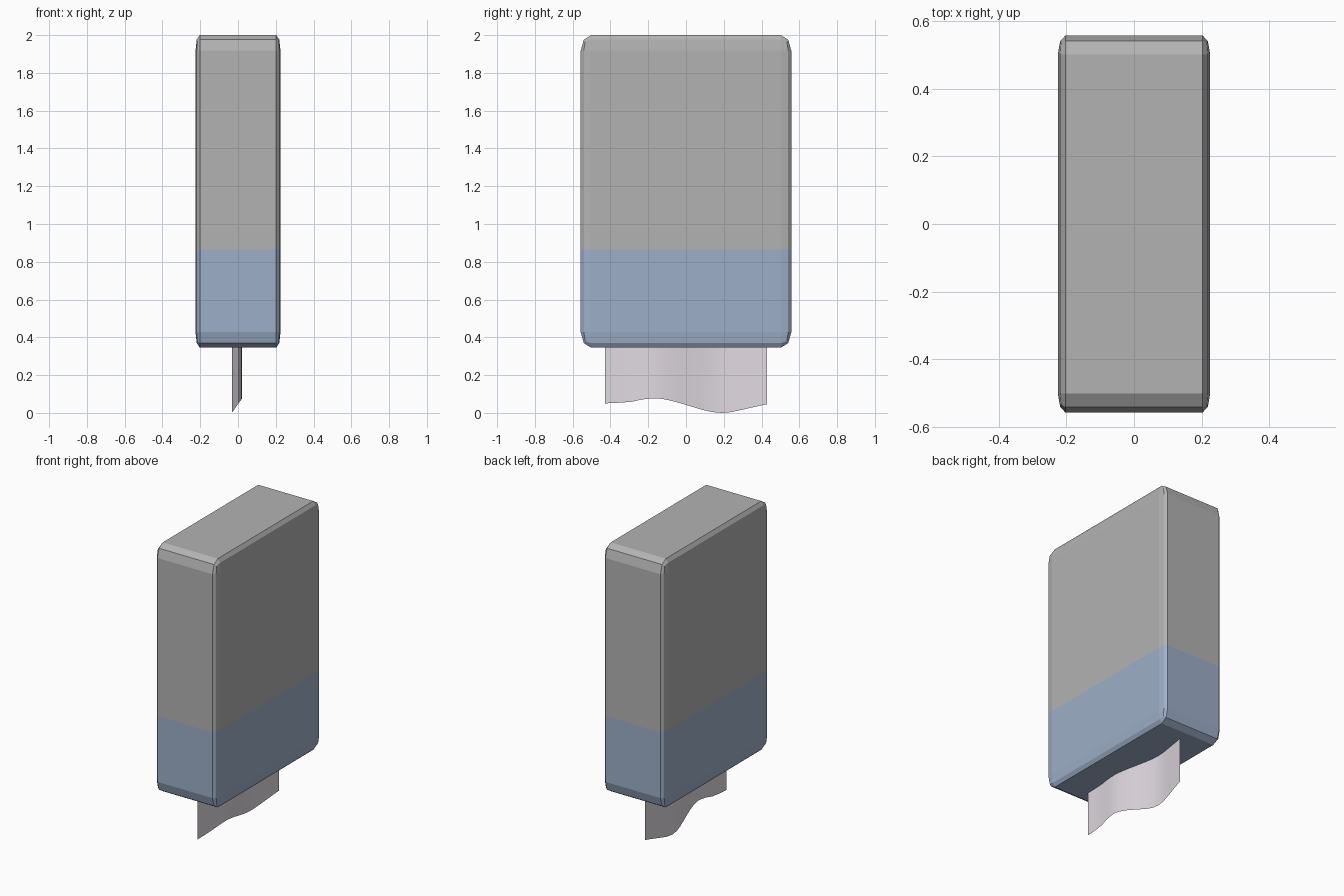
import bpy, bmesh
from mathutils import Matrix, Vector

if "Cube" in bpy.data.objects:
    bpy.data.objects.remove(bpy.data.objects["Cube"])


def material(name, rgb):
    m = bpy.data.materials.new(name)
    m.diffuse_color = (*rgb, 1)
    m.use_nodes = True
    m.node_tree.nodes["Principled BSDF"].inputs["Base Color"].default_value = m.diffuse_color
    return m


def add_object(name, bm, mats):
    mesh = bpy.data.meshes.new(name)
    bm.to_mesh(mesh)
    bm.free()
    for m in mats:
        mesh.materials.append(m)
    ob = bpy.data.objects.new(name, mesh)
    bpy.context.collection.objects.link(ob)
    return ob


grey = material("grey", (0.45, 0.45, 0.45))
blue = material("blue", (0.34, 0.43, 0.58))
pale = material("pale", (0.75, 0.70, 0.75))

# Casing: bevelled cube stretched to a slab, split into grey top and blue base
BOTTOM, TOP, SPLIT = 0.345, 2.0, 0.865
bm = bmesh.new()
bmesh.ops.create_cube(bm, size=1)
bmesh.ops.bevel(bm, geom=bm.edges[:], offset=0.05, segments=2, profile=0.5,
                affect='EDGES')
bmesh.ops.transform(bm, verts=bm.verts,
                    matrix=Matrix.Translation((0, 0, (TOP + BOTTOM) / 2))
                    @ Matrix.Diagonal((0.45, 1.115, TOP - BOTTOM, 1)))
bmesh.ops.bisect_plane(bm, geom=bm.verts[:] + bm.edges[:] + bm.faces[:],
                       plane_co=(0, 0, SPLIT), plane_no=(0, 0, 1))
for f in bm.faces:
    f.material_index = int(f.calc_center_median().z < SPLIT)
add_object("casing", bm, [grey, blue])

# Tab: thin wavy sheet whose lower edge is cut on a slant
wave = [(-0.43, 0.003), (-0.36, 0.005), (-0.29, 0.009), (-0.23, 0.018),
        (-0.19, 0.021), (-0.15, 0.022), (-0.11, 0.018), (-0.05, 0.008),
        (0.02, -0.007), (0.09, -0.022), (0.14, -0.030), (0.19, -0.033),
        (0.24, -0.030), (0.31, -0.019), (0.37, -0.009), (0.43, 0.0)]
bm = bmesh.new()
columns = [(bm.verts.new((x, y, 1.4 * (x + 0.033))),
            bm.verts.new((x, y, BOTTOM + 0.01))) for y, x in wave]
for (a, b), (c, d) in zip(columns, columns[1:]):
    f = bm.faces.new((a, c, d, b))
    f.smooth = True
add_object("wavy_tab", bm, [pale])
